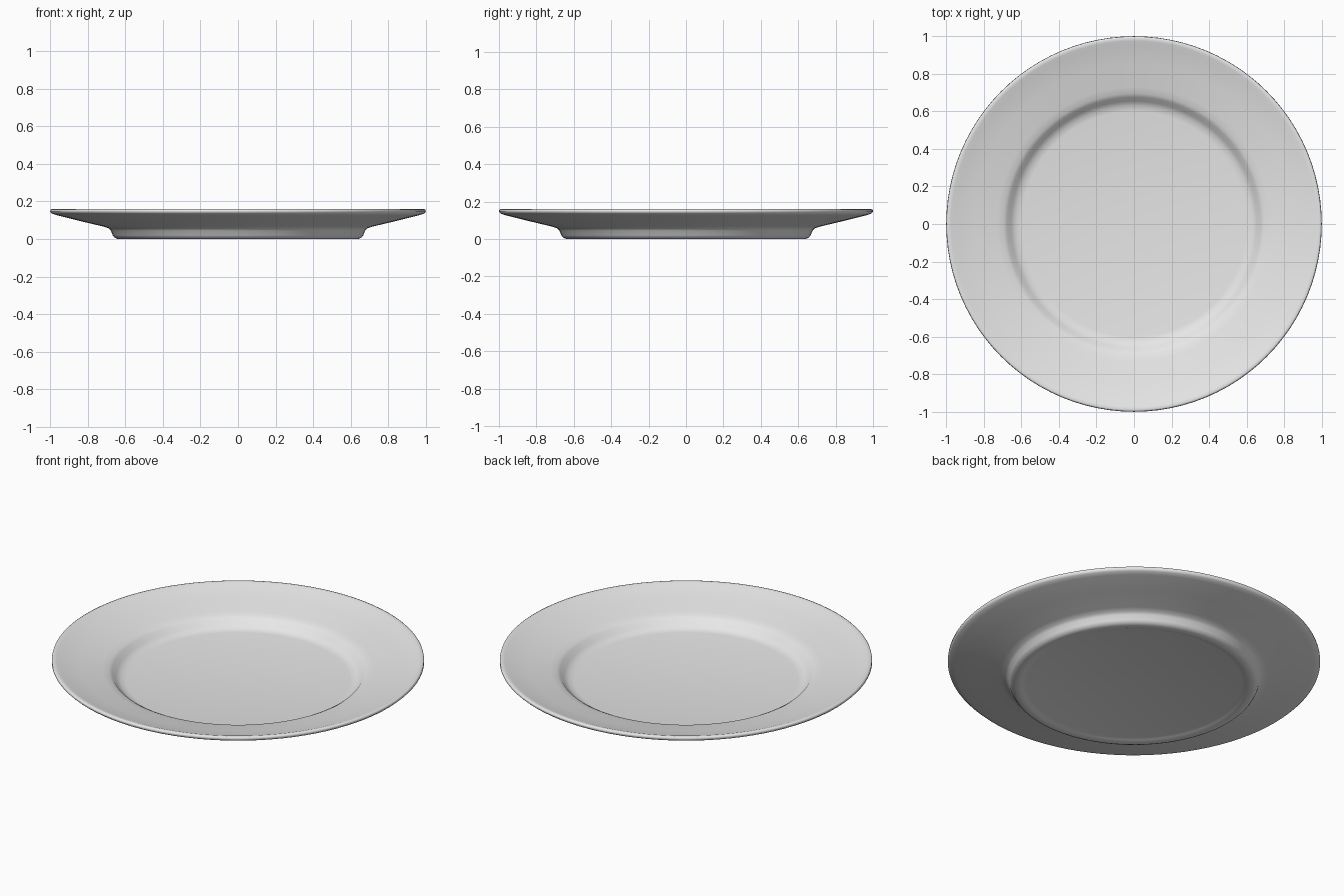
import bpy, bmesh
from math import tau, radians

cube = bpy.data.objects.get("Cube")
if cube:
    bpy.data.objects.remove(cube)

# Glazed white
glaze = bpy.data.materials.new("white_porcelain")
glaze.use_nodes = True
colour = (0.8, 0.8, 0.8, 1)
glaze.diffuse_color = colour
glaze.node_tree.nodes["Principled BSDF"].inputs["Base Color"].default_value = colour

# Half section (radius, height): upper face, rounded lip, underside, foot
profile = [
    (0, 0.035), (0.6, 0.035), (0.63, 0.04), (0.655, 0.055), (0.675, 0.08),
    (0.695, 0.091), (0.73, 0.099), (0.85, 0.125), (0.95, 0.148), (0.975, 0.157),
    (0.99, 0.16), (0.998, 0.157), (1, 0.145), (0.99, 0.135), (0.965, 0.127),
    (0.85, 0.098), (0.72, 0.067), (0.69, 0.058), (0.677, 0.045), (0.667, 0.02),
    (0.657, 0.007), (0.64, 0), (0.615, 0), (0.6, 0.005), (0.58, 0.01), (0, 0.01),
]

# Spin the section round the vertical axis
mesh = bpy.data.meshes.new("dinner_plate")
bm = bmesh.new()
verts = [bm.verts.new((r, 0, z)) for r, z in profile]
edges = [bm.edges.new(pair) for pair in zip(verts, verts[1:])]
bmesh.ops.spin(bm, geom=verts + edges, cent=(0, 0, 0), axis=(0, 0, 1),
               angle=tau, steps=96, use_merge=False)
bmesh.ops.remove_doubles(bm, verts=bm.verts, dist=0.0005)
bmesh.ops.recalc_face_normals(bm, faces=bm.faces)
bm.to_mesh(mesh)
bm.free()
mesh.materials.append(glaze)

plate = bpy.data.objects.new("dinner_plate", mesh)
bpy.context.collection.objects.link(plate)
bpy.context.view_layer.objects.active = plate
plate.select_set(True)
bpy.ops.object.shade_smooth_by_angle(angle=radians(60))
